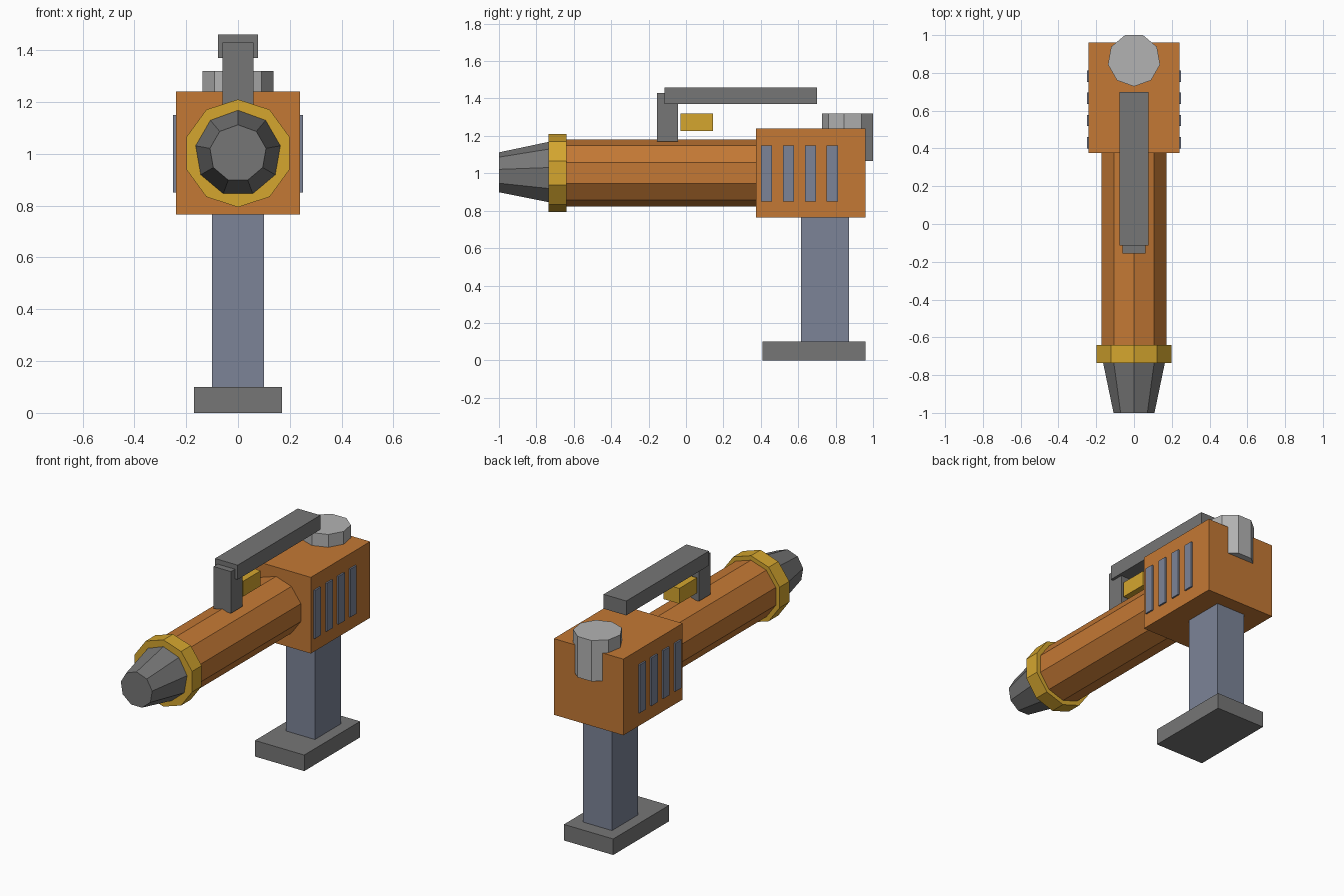
import bpy
from math import pi

if "Cube" in bpy.data.objects:
    bpy.data.objects.remove(bpy.data.objects["Cube"])


def material(name, color):
    m = bpy.data.materials.new(name)
    m.diffuse_color = (*color, 1)
    m.use_nodes = True
    m.node_tree.nodes["Principled BSDF"].inputs["Base Color"].default_value = m.diffuse_color
    return m


ORANGE = material("orange", (0.55, 0.19, 0.035))
YELLOW = material("yellow", (0.66, 0.38, 0.028))
SLATE = material("slate", (0.2, 0.23, 0.31))
DARK = material("dark_grey", (0.18, 0.18, 0.18))
LIGHT = material("light_grey", (0.45, 0.45, 0.45))


def finish(name, mat):
    ob = bpy.context.object
    ob.name = name
    ob.data.materials.append(mat)
    return ob


def box(name, mat, x, y, z):
    """Box from (min, max) ranges along each axis."""
    bpy.ops.mesh.primitive_cube_add(size=1, location=[sum(r) / 2 for r in (x, y, z)])
    ob = finish(name, mat)
    ob.scale = [r[1] - r[0] for r in (x, y, z)]
    bpy.ops.object.transform_apply(location=False, rotation=False, scale=True)
    return ob


def prism_y(name, mat, sides, r_back, r_front, y_front, y_back):
    """Tapered prism along y, with a corner pointing up."""
    bpy.ops.mesh.primitive_cone_add(
        vertices=sides, radius1=r_back, radius2=r_front, depth=y_back - y_front,
        location=(0, (y_front + y_back) / 2, 1.002), rotation=(pi / 2, 0, 0))
    return finish(name, mat)


# Barrel, collar and tapered nozzle
prism_y("barrel", ORANGE, 10, 0.18, 0.18, -0.70, 0.42)
prism_y("collar", YELLOW, 10, 0.208, 0.208, -0.735, -0.64)
prism_y("nozzle", DARK, 9, 0.166, 0.11, -1.0, -0.735)

# Rear housing with side vents
box("housing", ORANGE, (-0.24, 0.24), (0.375, 0.96), (0.765, 1.24))
for side, label in ((-1, "left"), (1, "right")):
    for i in range(4):
        y = 0.43 + i * 0.1175
        xs = sorted((side * 0.23, side * 0.25))
        box(f"vent_{label}_{i + 1}", SLATE, xs, (y - 0.03, y + 0.03), (0.85, 1.15))

# Grip and foot
box("grip", SLATE, (-0.1, 0.1), (0.615, 0.872), (0.08, 0.79))
box("grip_foot", DARK, (-0.17, 0.17), (0.41, 0.96), (0, 0.1))

# Top handle: post, rail and the yellow block under it
box("handle_post", DARK, (-0.06, 0.06), (-0.155, -0.042), (1.17, 1.43))
box("handle_rail", DARK, (-0.078, 0.078), (-0.115, 0.70), (1.37, 1.46))
box("sight_block", YELLOW, (-0.055, 0.055), (-0.03, 0.145), (1.225, 1.32))

# Rear canister, flat side facing back
bpy.ops.mesh.primitive_cylinder_add(
    vertices=9, radius=0.14, depth=0.255, location=(0, 0.868, 1.1925), rotation=(0, 0, pi))
finish("rear_canister", LIGHT)
